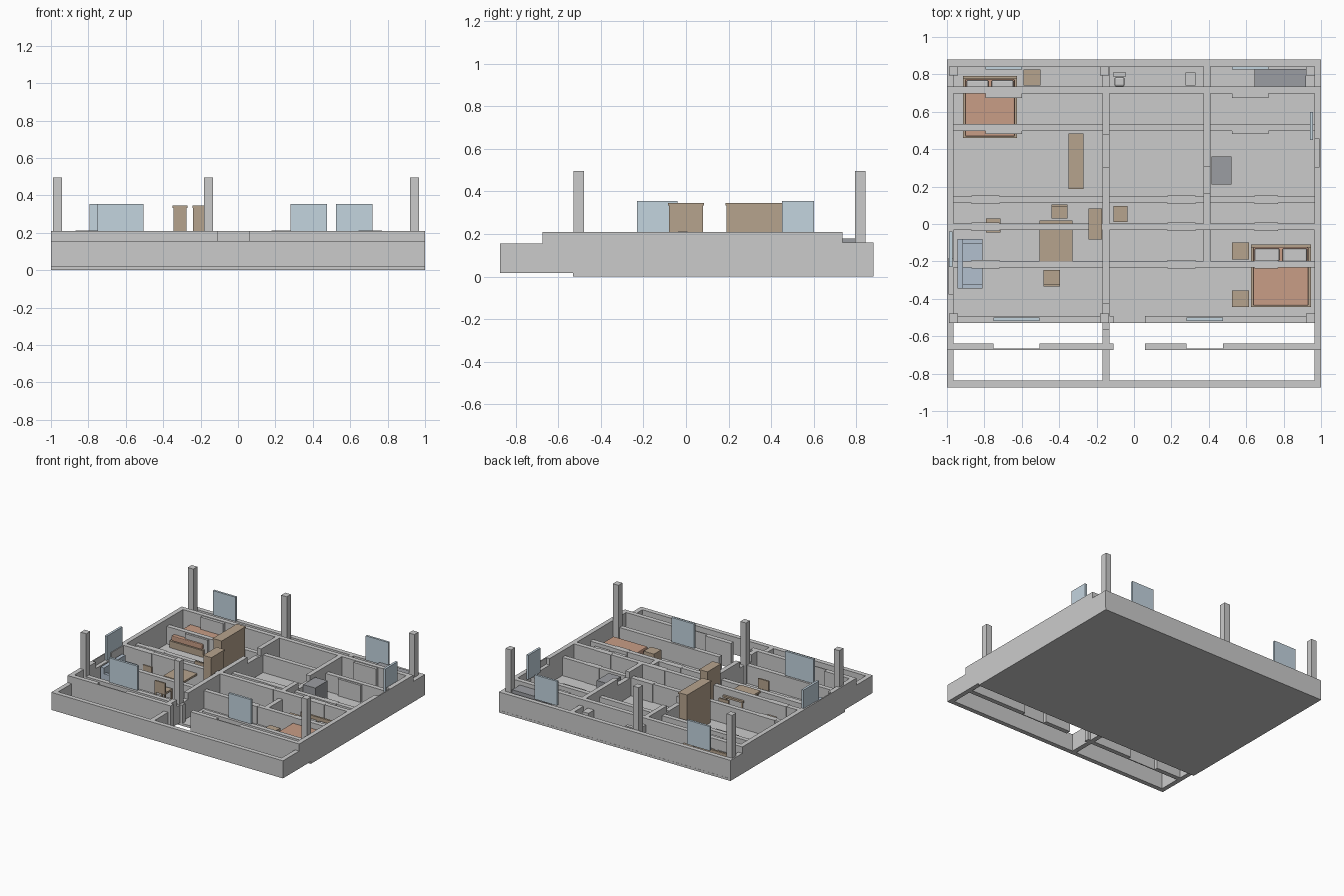
import bpy, bmesh

if "Cube" in bpy.data.objects:
    bpy.data.objects.remove(bpy.data.objects["Cube"])

def material(name, rgb):
    m = bpy.data.materials.new(name)
    m.diffuse_color = (*rgb, 1)
    m.use_nodes = True
    m.node_tree.nodes["Principled BSDF"].inputs["Base Color"].default_value = m.diffuse_color
    return m

GLASS = material("glass", (.55, .66, .74))
WOOD = material("wood", (.47, .37, .27))
RED = material("bedding", (.58, .34, .24))
BLUE = material("sofa_cloth", (.45, .53, .62))
WHITE = material("white", (.85, .86, .87))
DARK = material("dark_grey", (.33, .34, .36))

def box(name, x0, x1, y0, y1, z0, z1, mat=None, bevel=0):
    bm = bmesh.new()
    bmesh.ops.create_cube(bm, size=1)
    for v in bm.verts:
        v.co = ((x0 + x1) / 2 + v.co.x * (x1 - x0),
                (y0 + y1) / 2 + v.co.y * (y1 - y0),
                (z0 + z1) / 2 + v.co.z * (z1 - z0))
    me = bpy.data.meshes.new(name)
    bm.to_mesh(me)
    bm.free()
    ob = bpy.data.objects.new(name, me)
    bpy.context.collection.objects.link(ob)
    if mat:
        me.materials.append(mat)
    if bevel:
        mod = ob.modifiers.new("bevel", 'BEVEL')
        mod.width, mod.segments = bevel, 2
    return ob

def spans(a, b, gaps):
    # solid stretches of a wall left between its openings
    for g0, g1 in sorted(gaps):
        yield a, g0
        a = g1
    yield a, b

FLOOR, T = .018, .036
# wall courses laid side by side: y shift, top height
COURSES = {"base": (0, .16), "middle": (-.145, .21), "lintel": (-.345, .155)}

def wall_x(name, y, x0, x1, doors=(), windows=(), frames=()):
    for course, (dy, top) in COURSES.items():
        yc = y + dy
        gaps = list(doors) if course != "lintel" else []
        if course == "middle":
            gaps += windows
            for a, b in windows:  # thin outer skin behind the window recess
                box(name + "_window_skin", a, b, yc - T / 2, yc - T / 2 + .008, FLOOR, top)
        for a, b in spans(x0, x1, gaps):
            box(f"{name}_{course}", a, b, yc - T / 2, yc + T / 2, FLOOR, top)
        for a, b in frames:
            box(f"{name}_{course}_frame", a, b, yc - .023, yc + .023, FLOOR, top + .001)

def wall_y(name, x, y0, y1, doors=(), windows=(), side=0):
    for course, (dy, top) in COURSES.items():
        gaps = list(doors) if course != "lintel" else []
        if course == "middle":
            gaps += windows
            for a, b in windows:
                xs = x + side * (T / 2 - .004)
                box(name + "_window_skin", xs - .004, xs + .004, a + dy, b + dy, FLOOR, top)
        for a, b in spans(y0, y1, gaps):
            box(f"{name}_{course}", x - T / 2, x + T / 2, a + dy, b + dy, FLOOR, top)

# floor slab
box("floor_slab", -1, 1, -.53, .88, 0, FLOOR)

# walls running left to right
wall_x("front_wall", -.511, -1, 1, doors=[(-.11, .06)], windows=[(-.75, -.505), (.28, .475)])
wall_x("inner_wall", .13, -.965, .965, frames=[(-.87, -.72), (.18, .33), (.645, .77)])
wall_x("back_wall", .861, -1, 1)
BACK_WINDOWS = [(-.795, -.6), (.525, .72)]
for a, b in BACK_WINDOWS:
    box("back_window_surround", a, b, .675, .705, FLOOR, .205)
    box("back_lintel_surround", a, b, .482, .505, FLOOR, .15)

# walls running front to back
wall_y("left_wall", -.982, -.529, .879, windows=[(-.23, -.04)], side=-1)
wall_y("right_wall", .982, -.529, .879, windows=[(.45, .6)], side=1)
wall_y("middle_wall", -.15, -.529, .879, doors=[(-.42, -.28), (.45, .62)])
wall_y("bedroom_wall", .39, .13, .879, doors=[(.31, .45)])

# corner and middle columns
for x in (-.965, -.158, .943):
    for y in (-.503, .818):
        box("column", x - .024, x + .024, y - .025, y + .025, 0, .495)

# window panes
for a, b in BACK_WINDOWS:
    box("back_pane", a, b, .825, .842, .165, .355, GLASS)
for a, b in ((-.75, -.505), (.28, .475)):
    box("front_pane", a, b, -.518, -.5, .165, .355, GLASS)
box("left_pane", -.988, -.97, -.23, -.04, .165, .355, GLASS)
box("right_pane", .94, .958, .45, .6, .165, .355, GLASS)

def bed(x0, x1, y0, y1):
    box("bed_frame", x0, x1, y0, y1, FLOOR, .07, WOOD)
    box("bed_headboard", x0, x1, y1 - .015, y1, FLOOR, .15, WOOD)
    box("mattress", x0 + .012, x1 - .012, y0 + .008, y1 - .015, .07, .11, RED, .006)
    m = (x0 + x1) / 2
    for a, b in ((x0 + .02, m - .008), (m + .008, x1 - .02)):
        box("pillow", a, b, y1 - .09, y1 - .02, .11, .13, WHITE, .008)

bed(-.915, -.625, .46, .79)
bed(.625, .945, -.445, -.11)

# tall cupboards with a cap board
for x0, x1, y0, y1 in ((-.345, -.275, .19, .48), (-.24, -.175, -.08, .08)):
    box("wardrobe", x0, x1, y0, y1, FLOOR, .333, WOOD)
    box("wardrobe_cap", x0 - .004, x1 + .004, y0 - .004, y1 + .004, .333, .345, WOOD)

# bedside tables and small cabinets
for x0, x1, y0, y1 in ((-.59, -.5, .74, .825), (.525, .615, -.19, -.1),
                       (.525, .615, -.445, -.355), (-.79, -.715, -.045, .03),
                       (-.11, -.035, .01, .095)):
    box("side_table", x0, x1, y0, y1, FLOOR, .11, WOOD)

def legs(name, x0, x1, y0, y1, top, w):
    for a in (x0, x1 - w):
        for b in (y0, y1 - w):
            box(name, a, a + w, b, b + w, FLOOR, top, WOOD)

# dining table and chairs
box("table_top", -.505, -.33, -.2, .02, .145, .16, WOOD)
legs("table_leg", -.495, -.34, -.19, .01, .145, .015)
for x0, x1, y0, y1, back in ((-.44, -.355, .03, .105, 1), (-.485, -.395, -.335, -.245, 0)):
    box("chair_seat", x0, x1, y0, y1, .09, .105, WOOD)
    legs("chair_leg", x0, x1, y0, y1, .09, .01)
    yb = y1 - .012 if back else y0
    box("chair_back", x0, x1, yb, yb + .012, .105, .18, WOOD)

# sofa
box("sofa_seat", -.945, -.81, -.345, -.08, FLOOR, .09, BLUE)
box("sofa_back", -.945, -.915, -.345, -.08, .09, .165, BLUE)
for y in (-.345, -.105):
    box("sofa_arm", -.945, -.81, y, y + .025, .09, .12, BLUE)

# bathroom and kitchen fittings
box("toilet_tank", -.11, -.045, .785, .812, FLOOR, .15, WHITE)
box("toilet_bowl", -.105, -.05, .735, .785, FLOOR, .095, WHITE, .01)
box("basin", .275, .33, .74, .81, .1, .16, WHITE)
box("basin_stand", .29, .315, .76, .79, FLOOR, .1, WHITE)
box("counter", .645, .92, .735, .83, FLOOR, .18, DARK)
box("low_cabinet", .415, .52, .21, .36, FLOOR, .18, DARK)
